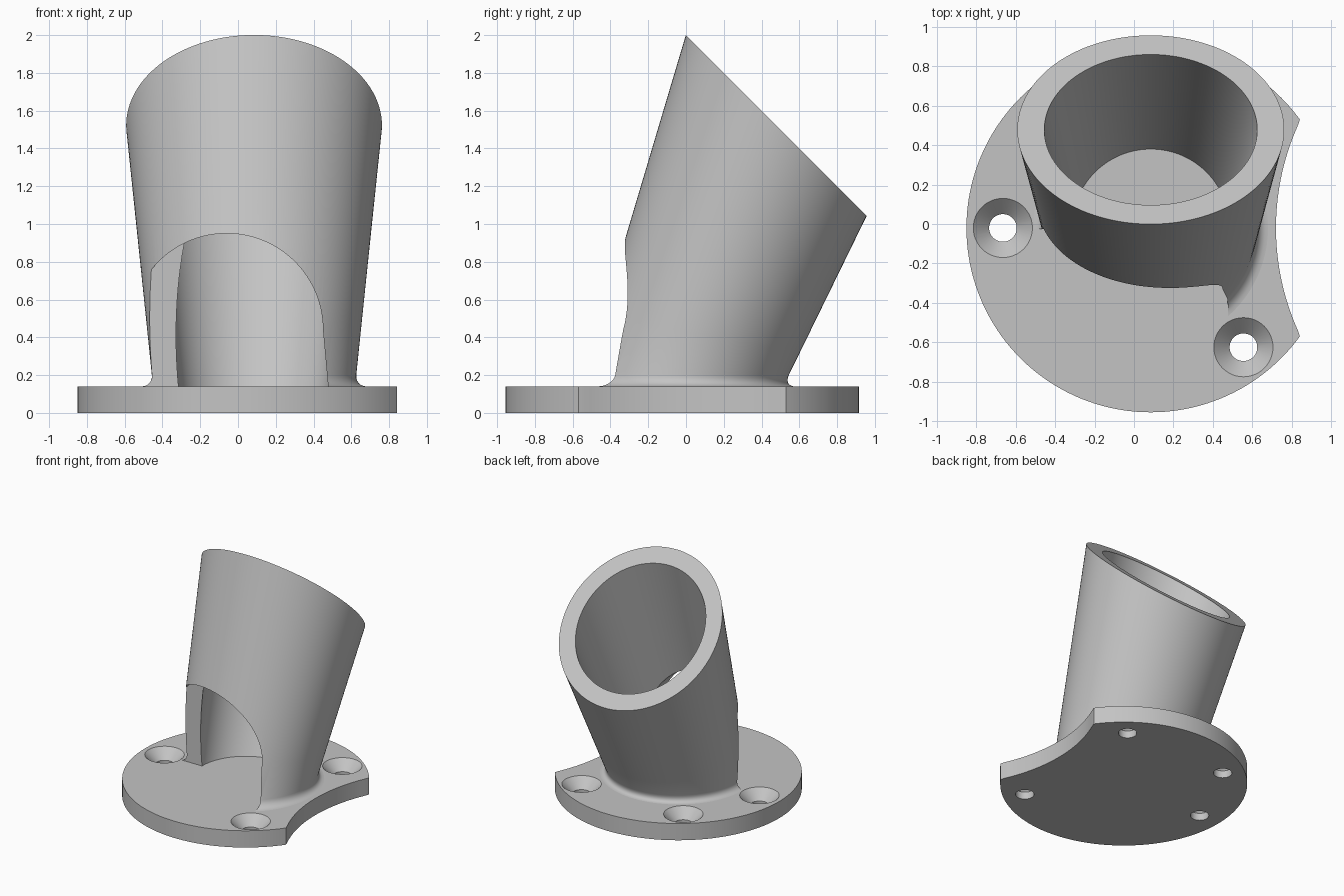
import bpy, bmesh
from math import sin, cos, pi, radians, sqrt

old = bpy.data.objects.get("Cube")
if old:
    bpy.data.objects.remove(old, do_unlink=True)

CX, CY = 0.085, -0.02      # shared centre of flange and socket foot
PLATE = 0.14               # flange thickness
SEG = 128

grey = bpy.data.materials.new("plain_grey")
grey.use_nodes = True
grey.diffuse_color = (0.55, 0.55, 0.55, 1)
grey.node_tree.nodes["Principled BSDF"].inputs["Base Color"].default_value = (0.55, 0.55, 0.55, 1)


def finish(name, bm):
    bmesh.ops.recalc_face_normals(bm, faces=bm.faces)
    mesh = bpy.data.meshes.new(name)
    bm.to_mesh(mesh)
    bm.free()
    obj = bpy.data.objects.new(name, mesh)
    bpy.context.collection.objects.link(obj)
    mesh.materials.append(grey)
    return obj


def prism(name, outline, offset):
    """Closed outline of 3D points extruded by an offset."""
    bm = bmesh.new()
    face = bm.faces.new([bm.verts.new(p) for p in outline])
    out = bmesh.ops.extrude_face_region(bm, geom=[face])
    moved = [g for g in out["geom"] if isinstance(g, bmesh.types.BMVert)]
    bmesh.ops.translate(bm, verts=moved, vec=offset)
    return finish(name, bm)


def skin(rings, closed):
    """Bridge equal rings; either loop back to the start or cap both ends."""
    bm = bmesh.new()
    loops = [[bm.verts.new(p) for p in ring] for ring in rings]
    n = len(loops[0])
    pairs = list(zip(loops, loops[1:]))
    if closed:
        pairs.append((loops[-1], loops[0]))
    else:
        bm.faces.new(loops[0])
        bm.faces.new(loops[-1])
    for a, b in pairs:
        for i in range(n):
            j = (i + 1) % n
            bm.faces.new((a[i], a[j], b[j], b[i]))
    return bm


def activate(obj):
    bpy.ops.object.select_all(action='DESELECT')
    obj.select_set(True)
    bpy.context.view_layer.objects.active = obj


def cut(obj, cutter):
    cutter.hide_render = True
    mod = obj.modifiers.new("cut", 'BOOLEAN')
    mod.operation = 'DIFFERENCE'
    mod.solver = 'EXACT'
    mod.object = cutter
    activate(obj)
    bpy.ops.object.modifier_apply(modifier=mod.name)
    bpy.data.objects.remove(cutter, do_unlink=True)


# Flange: round plate with a concave bite on the +x side
R, BITE_R, BITE_X = 0.935, 1.27, 1.905
corner, bite = radians(36), radians(25.65)
outline = []
for i in range(SEG + 1):
    a = corner + (2 * pi - 2 * corner) * i / SEG
    outline.append((CX + R * cos(a), CY + R * sin(a), 0))
for i in range(1, 32):
    a = -bite + 2 * bite * i / 32
    outline.append((CX + BITE_X - BITE_R * cos(a), CY + BITE_R * sin(a), 0))
flange = prism("flange", outline, (0, 0, PLATE))

# Countersunk screw holes
holes = [(-0.75, 0)] + [(sx * 0.47, sy * 0.605) for sx, sy in ((1, -1), (1, 1), (-1, 1))]
for hx, hy in holes:
    rings = [[(CX + hx + r * cos(2 * pi * i / 48), CY + hy + r * sin(2 * pi * i / 48), z)
              for i in range(48)]
             for r, z in ((0.07, -0.1), (0.07, 0.06), (0.15, PLATE), (0.15, 0.3))]
    cut(flange, finish("hole_cutter", skin(rings, False)))


# Socket: wall lofted from a flat circle up to a circle tilted by 45 degrees
def wall_point(a, foot_r, top_r, t=None, z=None, flare=0):
    s = top_r * sin(a) * sqrt(0.5)
    foot = (CX + foot_r * cos(a), CY + foot_r * sin(a), PLATE)
    top = (CX + top_r * cos(a), 0.478 + s, 1.522 - s)
    if z is not None:
        t = (z - PLATE) / (top[2] - PLATE)
    p = [f + (g - f) * t for f, g in zip(foot, top)]
    return (p[0] + flare * cos(a), p[1] + flare * sin(a), p[2])


def wall_ring(*args, **kw):
    return [wall_point(2 * pi * i / SEG, *args, **kw) for i in range(SEG)]


OUTER, INNER, FILLET = (0.535, 0.677), (0.4, 0.54), 0.06
rings = [wall_ring(*OUTER, z=0.11, flare=FILLET)]
for i in range(7):
    a = pi / 2 * i / 6
    rings.append(wall_ring(*OUTER, z=PLATE + FILLET * (1 - cos(a)),
                           flare=FILLET * (1 - sin(a))))
steps = [0.2, 0.4, 0.6, 0.8, 1]
rings += [wall_ring(*OUTER, t=t) for t in steps]
rings += [wall_ring(*INNER, t=t) for t in reversed(steps)]
rings.append(wall_ring(*INNER, z=0.11))
socket = finish("angled_socket", skin(rings, True))

# Arched opening through the front of the socket
AX, AZ, AR = -0.06, 0.44, 0.51
arch = [(AX + AR * cos(pi * i / 64), -0.025, AZ + AR * sin(pi * i / 64)) for i in range(65)]
arch += [(AX - AR - 0.04, -0.025, 0), (AX + AR + 0.04, -0.025, 0)]
cut(socket, prism("arch_cutter", arch, (0, -1.5, 0)))

for part in (flange, socket):
    activate(part)
    bpy.ops.object.shade_smooth_by_angle(angle=radians(30))
